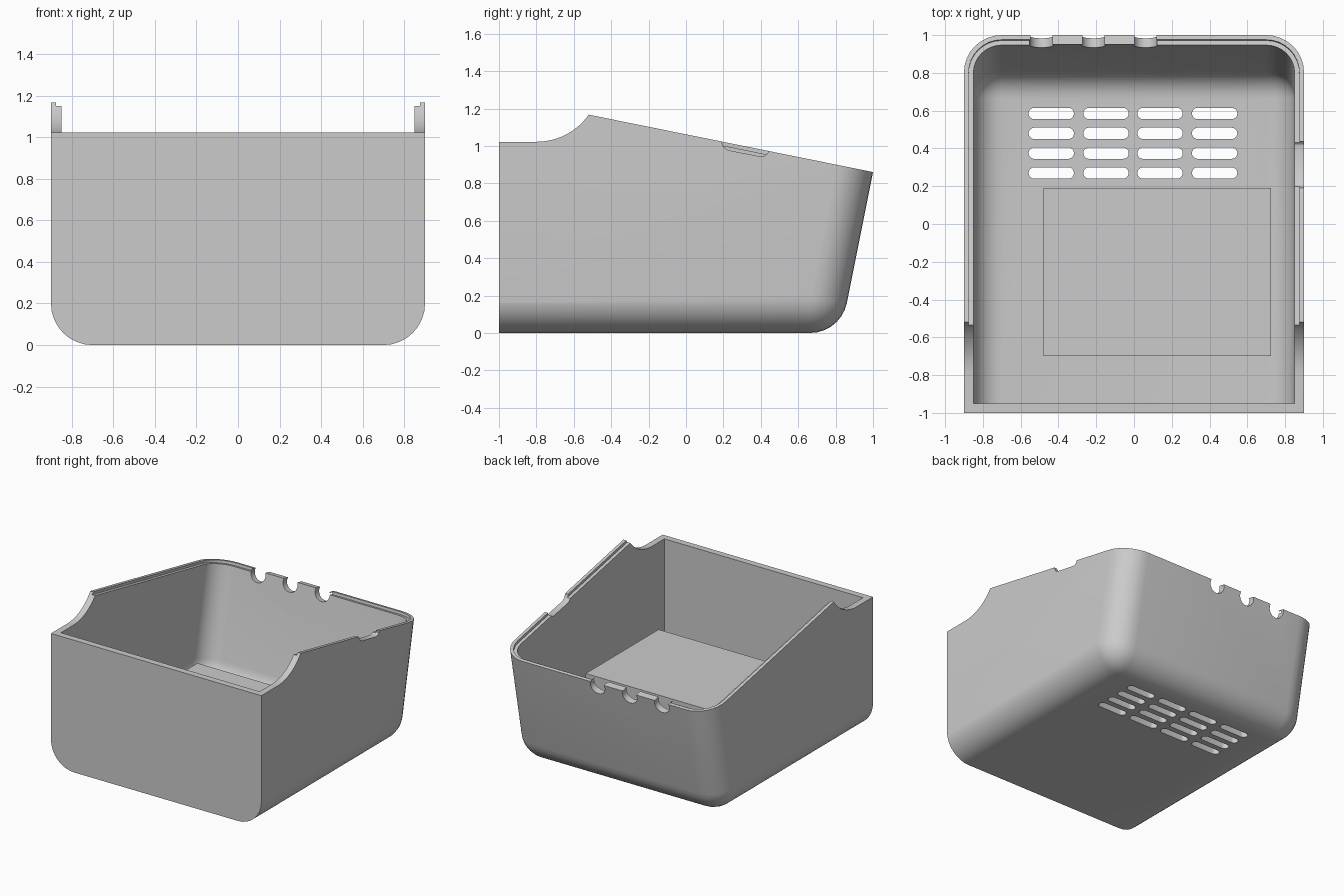
import bpy, bmesh, math
from mathutils import Vector

if "Cube" in bpy.data.objects:
    bpy.data.objects.remove(bpy.data.objects["Cube"])

LEAN = 0.2          # back wall lean and matching rim slope
WALL = 0.05

grey = bpy.data.materials.new("light_grey")
grey.diffuse_color = (0.6, 0.6, 0.6, 1)
grey.use_nodes = True
grey.node_tree.nodes["Principled BSDF"].inputs["Base Color"].default_value = grey.diffuse_color


def make_object(name, bm):
    bmesh.ops.recalc_face_normals(bm, faces=bm.faces[:])
    mesh = bpy.data.meshes.new(name)
    bm.to_mesh(mesh)
    bm.free()
    mesh.materials.append(grey)
    obj = bpy.data.objects.new(name, mesh)
    bpy.context.collection.objects.link(obj)
    return obj


def prism(name, profiles, axis, a, b):
    """Extrude closed profiles along x (profile in y,z) or z (profile in x,y)."""
    bm = bmesh.new()
    for pts in profiles:
        place = (lambda p, t: (t, *p)) if axis == 'x' else (lambda p, t: (*p, t))
        lo = [bm.verts.new(place(p, a)) for p in pts]
        hi = [bm.verts.new(place(p, b)) for p in pts]
        bm.faces.new(lo)
        bm.faces.new(hi)
        n = len(pts)
        for i in range(n):
            j = (i + 1) % n
            bm.faces.new((lo[i], lo[j], hi[j], hi[i]))
    return make_object(name, bm)


def core(name, r, plane_co=None, plane_no=None):
    """Leaning block rounded by spheres of radius r, optionally sliced by a plane."""
    bm = bmesh.new()
    for cx in (-0.7, 0.7):
        for cy, cz in ((-2, 0.2), (0.664, 0.2), (0.664 + LEAN * 1.8, 2.0), (-2, 2.0)):
            for i in range(17):
                a = math.pi * i / 16
                for k in range(32 if 0 < i < 16 else 1):
                    b = math.tau * k / 32
                    bm.verts.new((cx + r * math.cos(a),
                                  cy + r * math.sin(a) * math.cos(b),
                                  cz + r * math.sin(a) * math.sin(b)))
    bmesh.ops.convex_hull(bm, input=bm.verts[:])
    bmesh.ops.delete(bm, geom=[v for v in bm.verts if not v.link_faces], context='VERTS')
    bmesh.ops.dissolve_limit(bm, angle_limit=0.01, verts=bm.verts[:], edges=bm.edges[:])
    if plane_co:
        bmesh.ops.bisect_plane(bm, geom=bm.verts[:] + bm.edges[:] + bm.faces[:], dist=1e-5,
                               plane_co=plane_co, plane_no=plane_no, clear_outer=True)
        bmesh.ops.holes_fill(bm, edges=[e for e in bm.edges if e.is_boundary], sides=0)
    return make_object(name, bm)


def combine(target, tool, operation='DIFFERENCE'):
    mod = target.modifiers.new(tool.name, 'BOOLEAN')
    mod.operation = operation
    mod.solver = 'EXACT'
    mod.object = tool
    bpy.context.view_layer.objects.active = target
    bpy.ops.object.modifier_apply(modifier=mod.name)
    bpy.data.objects.remove(tool)


# Case body, trimmed to the side outline with a scooped front shoulder
case = core("case_shell", 0.2)
R = 0.343
sweep = math.asin(0.28 / R)
arc = [(-0.8 + R * math.sin(sweep * i / 12), 1.022 + R * (1 - math.cos(sweep * i / 12)))
       for i in range(13)]
slope = (0.86 - arc[-1][1]) / (1 - arc[-1][0])
outline = [(-1, -0.5), (-1, 1.022)] + arc + [(1.5, 0.86 + 0.5 * slope), (1.5, -0.5)]
combine(case, prism("outline_tool", [outline], 'x', -1.5, 1.5), 'INTERSECT')

# Hollow interior
combine(case, core("hollow_tool", 0.2 - WALL, (0, -1 + WALL, 0), (0, -1, 0)))

# Stepped lip along the inside of the rim, left whole between the cable notches
lip = core("lip_tool", 0.175, (0, -0.52, arc[-1][1] - 0.0205), (0, slope, -1))
lip_plane_fix = [(-0.55, 0.85), (0.12, 0.85), (0.12, 1.6), (-0.55, 1.6)]
combine(lip, prism("lip_gap_tool", [lip_plane_fix], 'z', 0.5, 2.5))
combine(case, lip)

# Round cable notches in the back rim
normal = Vector((0, 1, -LEAN)).normalized()
bm = bmesh.new()
for x in (-0.49, -0.215, 0.06):
    mat = normal.to_track_quat('Z', 'Y').to_matrix().to_4x4()
    mat.translation = (x, 0.97, 0.842)
    bmesh.ops.create_cone(bm, cap_ends=True, segments=32, radius1=0.0625, radius2=0.0625,
                          depth=0.3, matrix=mat)
combine(case, make_object("cable_notch_tool", bm))

# Shallow notch in the right rim
notch = [(0.185, 1.1), (0.19, 1.02), (0.203, 0.992), (0.225, 0.977),
         (0.4, 0.943), (0.422, 0.947), (0.437, 0.96), (0.445, 1.1)]
combine(case, prism("side_notch_tool", [notch], 'x', 0.8, 1.0))

# Vent slots through the floor
slots = []
for cx in (-0.438, -0.148, 0.138, 0.427):
    for cy in (0.585, 0.48, 0.375, 0.27):
        slots.append([(cx + side * 0.09 + 0.03 * math.cos(t), cy + 0.03 * math.sin(t))
                      for side, start in ((1, -math.pi / 2), (-1, math.pi / 2))
                      for t in [start + math.pi * i / 10 for i in range(11)]])
combine(case, prism("vent_tool", slots, 'z', -0.1, 0.2))

# Block standing on the floor
prism("inner_block", [[(-0.48, -0.7), (0.725, -0.7), (0.725, 0.19), (-0.48, 0.19)]],
      'z', 0.04, 0.45)

# Smooth rounded areas, crisp edges
bpy.ops.object.select_all(action='DESELECT')
case.select_set(True)
bpy.context.view_layer.objects.active = case
bpy.ops.object.shade_smooth_by_angle(angle=math.radians(25))
